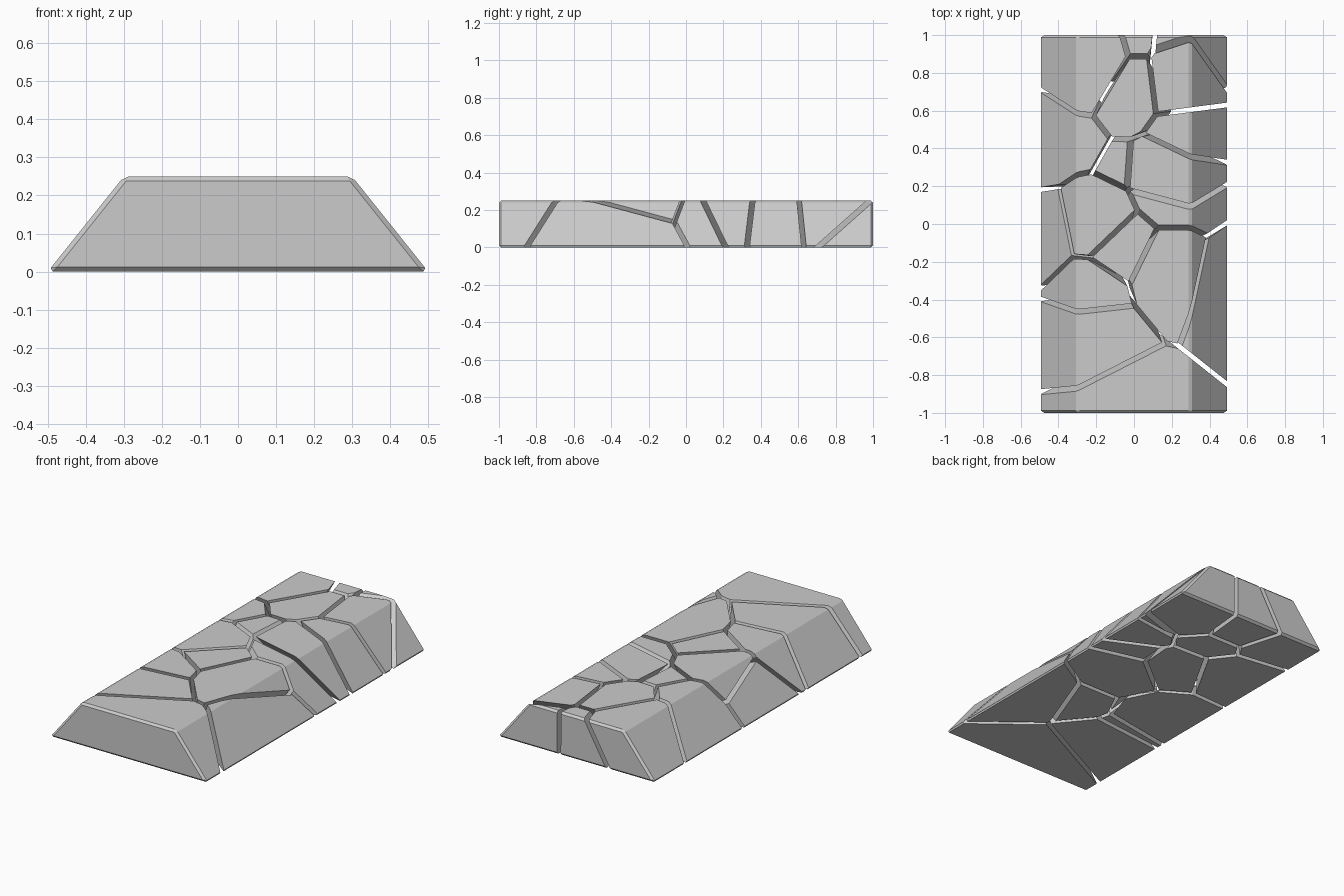
import bpy, bmesh
from mathutils import Vector

if "Cube" in bpy.data.objects:
    bpy.data.objects.remove(bpy.data.objects["Cube"])

HALF_GAP = 0.0125   # half the width of each crack
BEVEL = 0.012       # chamfer on the outer block

# Cell centres: the stone splits halfway between neighbouring centres
CENTRES = [Vector(c) for c in (
    (0.00, -0.90, 0.03),    # front end
    (-0.19, -0.527, 0.153),
    (0.43, -0.357, 0.03),
    (0.145, -0.25, 0.20),
    (-0.211, -0.337, 0.223),
    (-0.08, -0.14, 0.25),
    (-0.255, -0.08, 0.06),
    (-0.185, -0.03, 0.20),
    (0.145, 0.12, 0.06),
    (0.194, 0.305, 0.189),
    (-0.015, 0.32, 0.02),
    (-0.28, 0.47, 0.01),
    (0.28, 0.485, 0.236),
    (0.00, 0.685, 0.14),
    (0.25, 0.716, 0.236),
    (-0.23, 0.823, 0.152),
    (0.00, 0.89, 0.02),
    (0.199, 0.871, 0.021),  # back end
)]


def whole_block():
    """Chamfered trapezoid bar running along y."""
    bm = bmesh.new()
    profile = [(-0.5, 0), (0.5, 0), (0.3, 0.25), (-0.3, 0.25)]
    face = bm.faces.new([bm.verts.new((x, -1, z)) for x, z in profile])
    ext = bmesh.ops.extrude_face_region(bm, geom=[face])
    for v in ext["geom"]:
        if isinstance(v, bmesh.types.BMVert):
            v.co.y = 1
    bmesh.ops.recalc_face_normals(bm, faces=bm.faces[:])
    bmesh.ops.bevel(bm, geom=bm.edges[:], offset=BEVEL, segments=1,
                    profile=0.5, affect='EDGES')
    return bm


def cut(bm, co, normal):
    """Slice off everything beyond a plane and cap the cut."""
    bmesh.ops.bisect_plane(
        bm, geom=bm.verts[:] + bm.edges[:] + bm.faces[:], dist=1e-5,
        plane_co=co, plane_no=normal, clear_outer=True)
    rim = [e for e in bm.edges if e.is_boundary]
    if rim:
        bmesh.ops.holes_fill(bm, edges=rim, sides=0)


# Stone pieces
for i, c in enumerate(CENTRES):
    bm = whole_block()
    others = [o for j, o in enumerate(CENTRES) if j != i]
    for o in sorted(others, key=lambda p: (p - c).length):
        n = (o - c).normalized()
        cut(bm, (c + o) / 2 - n * HALF_GAP, n)
    bmesh.ops.recalc_face_normals(bm, faces=bm.faces[:])
    name = f"stone_piece_{i + 1:02d}"
    mesh = bpy.data.meshes.new(name)
    bm.to_mesh(mesh)
    bm.free()
    bpy.context.collection.objects.link(bpy.data.objects.new(name, mesh))
